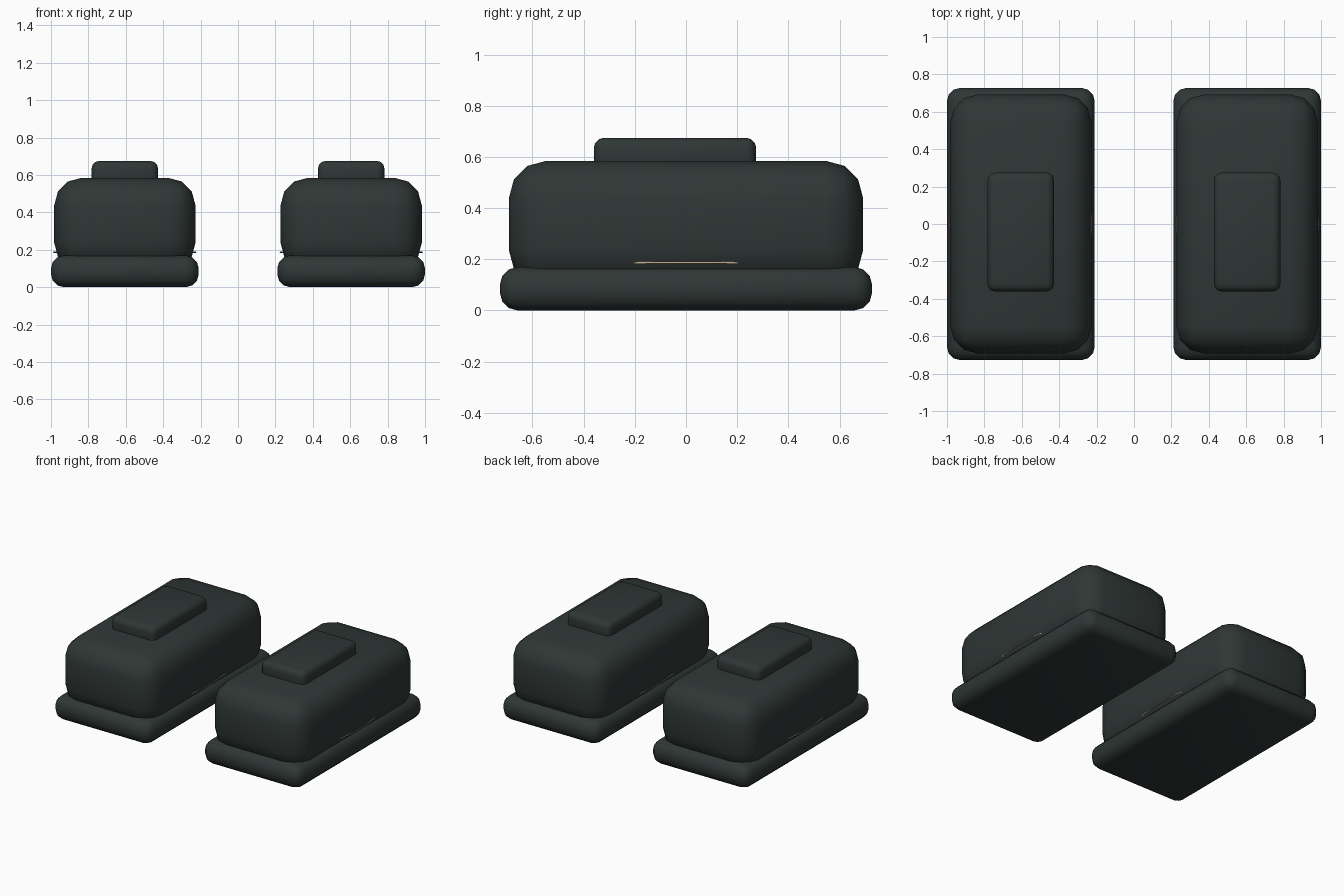
import bpy
import math

cube = bpy.data.objects.get("Cube")
if cube:
    bpy.data.objects.remove(cube, do_unlink=True)


def make_material(name, colour):
    mat = bpy.data.materials.new(name)
    mat.use_nodes = True
    mat.diffuse_color = colour
    mat.node_tree.nodes["Principled BSDF"].inputs["Base Color"].default_value = colour
    return mat


dark = make_material("dark slate green", (0.028, 0.038, 0.036, 1))
tan = make_material("tan trim", (0.5, 0.4, 0.28, 1))


def rounded_box(name, x, y, size, bottom, radius, segments):
    """Box with all edges rounded, resting at height bottom."""
    bpy.ops.mesh.primitive_cube_add(size=1, location=(x, y, bottom + size[2] / 2))
    box = bpy.context.object
    box.name = name
    box.scale = size
    bpy.ops.object.transform_apply(location=False, rotation=False, scale=True)
    bevel = box.modifiers.new("rounding", "BEVEL")
    bevel.width = radius
    bevel.segments = segments
    bpy.ops.object.modifier_apply(modifier=bevel.name)
    box.data.materials.append(dark)
    bpy.ops.object.shade_smooth_by_angle(angle=math.radians(40))


def trim_ring(name, x):
    """Thin oval band that just breaks through the long sides of the body."""
    bpy.ops.mesh.primitive_torus_add(
        major_radius=1, minor_radius=0.004, major_segments=64, minor_segments=6,
        location=(x, 0, 0.187))
    ring = bpy.context.object
    ring.name = name
    # Stretch only the centre line so the band keeps its thickness
    for v in ring.data.vertices:
        angle = math.atan2(v.co.y, v.co.x)
        offset = math.hypot(v.co.x, v.co.y) - 1
        v.co.x = (0.379 + offset) * math.cos(angle)
        v.co.y = (0.66 + offset) * math.sin(angle)
    ring.data.materials.append(tan)
    bpy.ops.object.shade_smooth_by_angle(angle=math.radians(60))


# A matching pair, side by side
for side, x in (("right", -0.605), ("left", 0.605)):
    rounded_box(side + "_sole", x, 0, (0.79, 1.455, 0.17), 0, 0.07, 3)
    rounded_box(side + "_body", x, 0, (0.755, 1.385, 0.495), 0.09, 0.147, 3)
    rounded_box(side + "_top_pad", x, -0.043, (0.355, 0.635, 0.135), 0.54, 0.04, 3)
    trim_ring(side + "_trim_ring", x)
